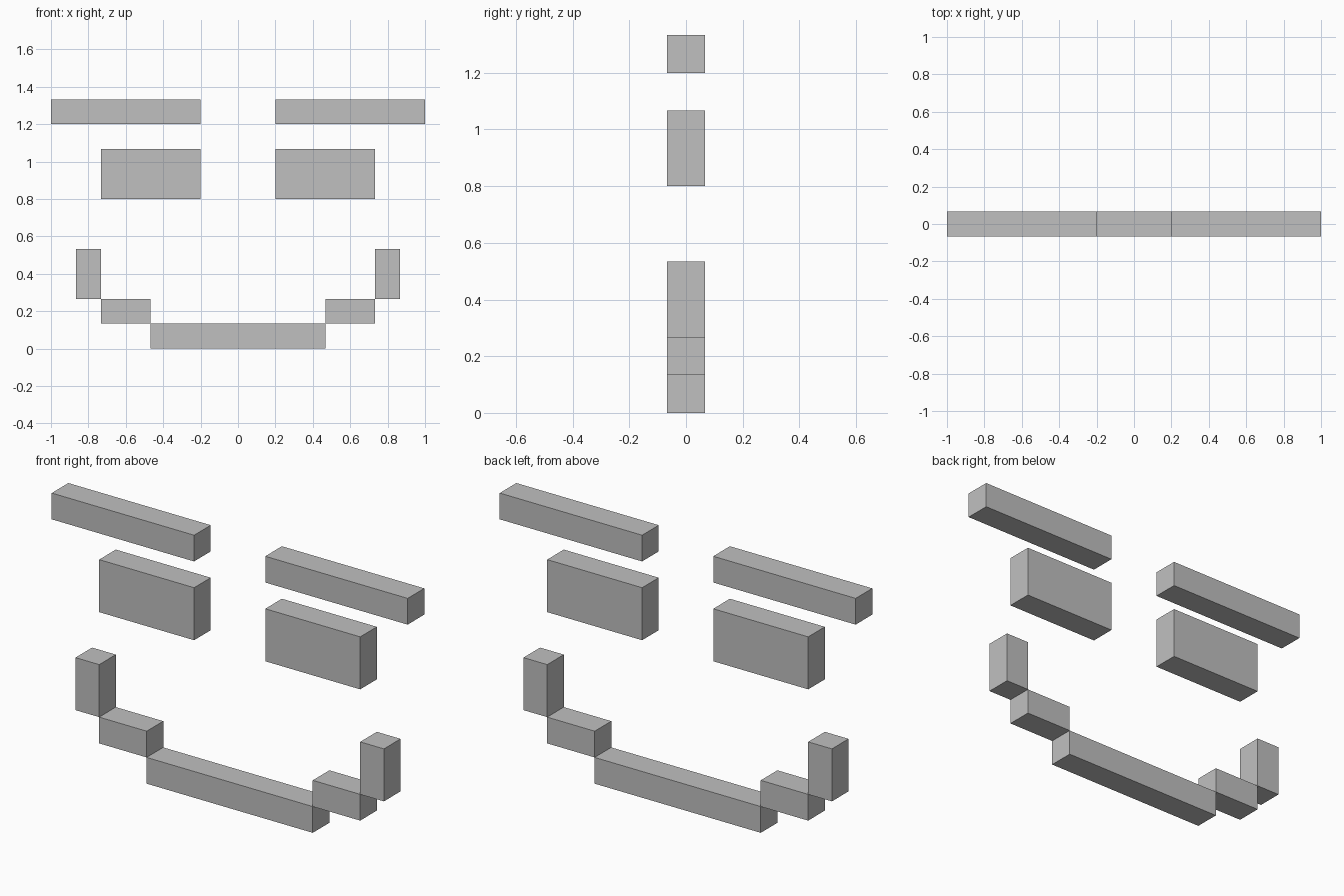
import bpy
import bmesh
from mathutils import Matrix, Vector

default_cube = bpy.data.objects.get("Cube")
if default_cube:
    bpy.data.objects.remove(default_cube, do_unlink=True)

UNIT = 2 / 15  # one block cell; the whole face is 15 cells wide

grey = bpy.data.materials.new("plain grey")
grey.use_nodes = True
colour = (0.53, 0.53, 0.53, 1)
grey.diffuse_color = colour
grey.node_tree.nodes["Principled BSDF"].inputs["Base Color"].default_value = colour


def block(name, x0, x1, z0, z1):
    """Box one cell deep, with its extents given in cells."""
    size = Vector((x1 - x0, 1, z1 - z0)) * UNIT
    centre = Vector(((x0 + x1) / 2, 0, (z0 + z1) / 2)) * UNIT
    mesh = bpy.data.meshes.new(name)
    bm = bmesh.new()
    bmesh.ops.create_cube(bm, size=1, matrix=Matrix.Diagonal(size).to_4x4())
    bm.to_mesh(mesh)
    bm.free()
    mesh.materials.append(grey)
    obj = bpy.data.objects.new(name, mesh)
    obj.location = centre
    bpy.context.collection.objects.link(obj)


def mirrored_pair(name, x0, x1, z0, z1):
    block("left_" + name, x0, x1, z0, z1)
    block("right_" + name, -x1, -x0, z0, z1)


# Eyebrows and eyes
mirrored_pair("eyebrow", 1.5, 7.5, 9, 10)
mirrored_pair("eye", 1.5, 5.5, 6, 8)

# Smile, stepping up from the middle to the tips
block("mouth_middle", -3.5, 3.5, 0, 1)
mirrored_pair("mouth_corner", 3.5, 5.5, 1, 2)
mirrored_pair("mouth_tip", 5.5, 6.5, 2, 4)
